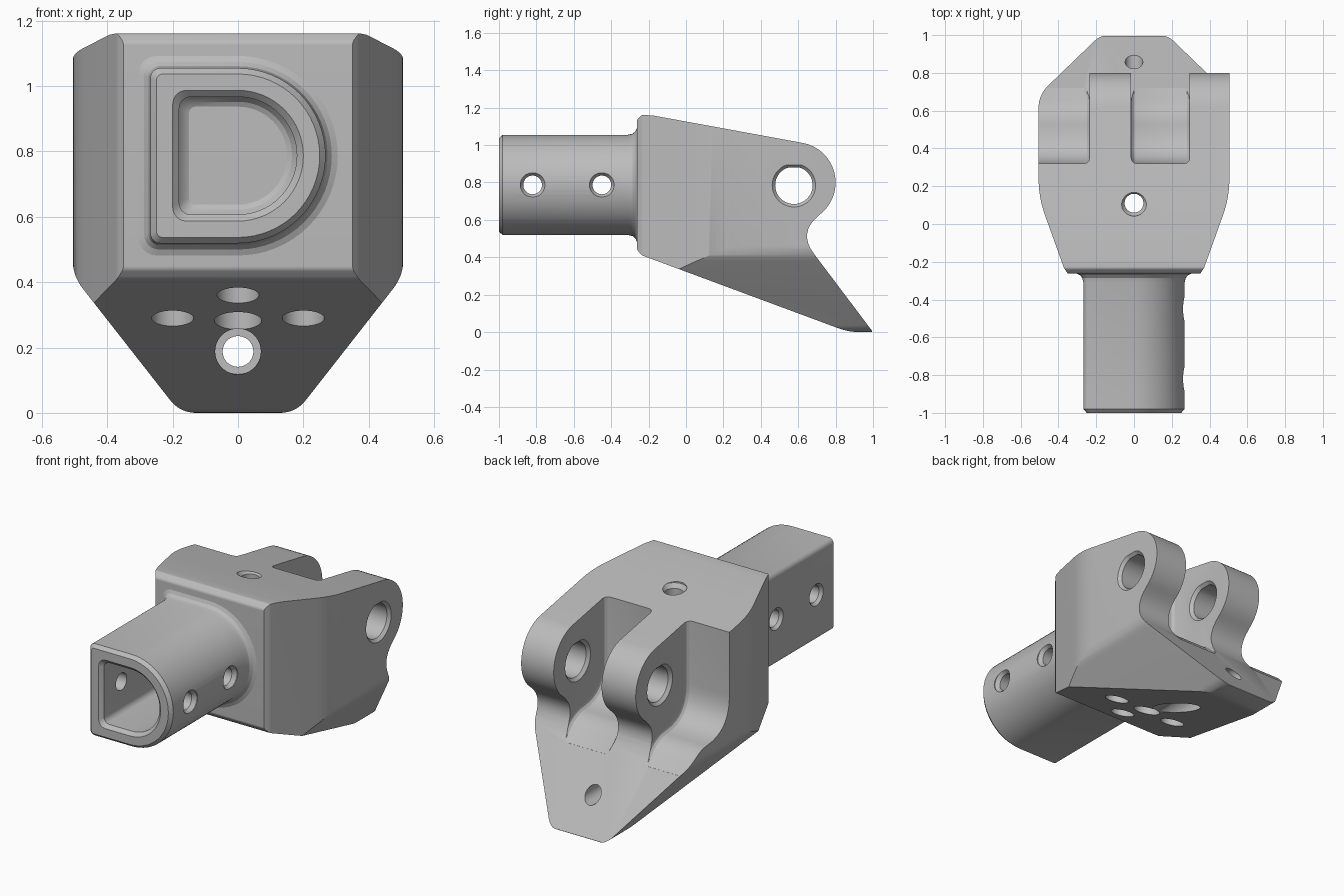
import bpy, bmesh
from math import sin, cos, pi, radians
from mathutils import Vector

old = bpy.data.objects.get("Cube")
if old:
    bpy.data.objects.remove(old)

grey = bpy.data.materials.new("light_grey")
grey.use_nodes = True
grey.diffuse_color = (0.5, 0.5, 0.5, 1)
grey.node_tree.nodes["Principled BSDF"].inputs["Base Color"].default_value = (0.5, 0.5, 0.5, 1)


def place(axis, t, a, b):
    return {"X": (t, a, b), "Y": (a, t, b), "Z": (a, b, t)}[axis]


def loft(name, rings):
    """Closed solid skinned over rings of equal length."""
    bm = bmesh.new()
    rows = [[bm.verts.new(p) for p in ring] for ring in rings]
    n = len(rows[0])
    for r, s in zip(rows, rows[1:]):
        for i in range(n):
            j = (i + 1) % n
            bm.faces.new((r[i], r[j], s[j], s[i]))
    bm.faces.new(rows[0][::-1])
    bm.faces.new(rows[-1])
    bmesh.ops.recalc_face_normals(bm, faces=bm.faces)
    me = bpy.data.meshes.new(name)
    bm.to_mesh(me)
    bm.free()
    me.materials.append(grey)
    ob = bpy.data.objects.new(name, me)
    bpy.context.collection.objects.link(ob)
    return ob


def rounded(corners, steps=8):
    """Outline from (a, b, setback) corners, blended where setback > 0."""
    out = []
    for i, (a, b, d) in enumerate(corners):
        p = Vector((a, b))
        if d == 0:
            out.append(p)
            continue
        q = p + (Vector(corners[i - 1][:2]) - p).normalized() * d
        r = p + (Vector(corners[(i + 1) % len(corners)][:2]) - p).normalized() * d
        for k in range(steps + 1):
            t = k / steps
            out.append(q * (1 - t) ** 2 + p * 2 * t * (1 - t) + r * t * t)
    return out


def prism(name, outline, axis, lo, hi):
    return loft(name, [[place(axis, t, a, b) for a, b in outline] for t in (lo, hi)])


def drill(axis, ca, cb, steps, flat=1.0):
    """Stepped round cutter; steps are (position, radius)."""
    n = 40
    angles = [2 * pi * i / n for i in range(n)]
    return loft("drill", [[place(axis, t, ca + r * cos(w), cb + r * min(sin(w), flat))
                           for w in angles] for t, r in steps])


def bake(ob):
    deps = bpy.context.evaluated_depsgraph_get()
    me = bpy.data.meshes.new_from_object(ob.evaluated_get(deps))
    ob.modifiers.clear()
    ob.data = me


def combine(ob, tool, operation="DIFFERENCE"):
    m = ob.modifiers.new("cut", "BOOLEAN")
    m.operation, m.object, m.solver = operation, tool, "EXACT"
    bake(ob)
    bpy.data.objects.remove(tool)


def mirrored(half):
    """Close a half outline symmetric about x = 0."""
    return half + [(-a, b, d) for a, b, d in reversed(half)]


# Body: side profile with the round lug end and sloping toe
lug = [(0.585 + 0.215 * cos(radians(w)), 0.8 + 0.215 * sin(radians(w)), 0)
       for w in range(-50, 81, 5)]
side = [(-0.262, 0.44, 0.01), (-0.235, 0.41, 0.01), (0.87, 0, 0.06), (1.0, 0, 0.012),
        (0.6, 0.53, 0.14)] + lug + [(-0.17, 1.157, 0), (-0.235, 1.162, 0.01), (-0.262, 1.135, 0.01)]
body = prism("clevis_body", rounded(side), "X", -0.7, 0.7)

# Trim to the tapered plan and the narrowing underside
plan = mirrored([(0.345, -0.27, 0), (0.37, -0.235, 0.01), (0.505, 0.14, 0.1), (0.505, 1.2, 0)])
front = mirrored([(0.177, 0, 0.05), (0.506, 0.42, 0.05), (0.506, 1.4, 0)])
combine(body, prism("plan_trim", rounded(plan), "Z", -0.2, 1.5), "INTERSECT")
combine(body, prism("front_trim", rounded(front), "Y", -0.6, 1.3), "INTERSECT")

# Two slots leaving the pair of lugs
slot = rounded([(0.32, 1.4, 0), (0.32, 0.5, 0.2), (0.6, 0.48, 0.07), (0.72, 0.37, 0),
                (1.2, 0.37, 0), (1.2, 1.4, 0)])
for lo, hi in ((-0.7, -0.235), (-0.015, 0.295)):
    cutter = prism("slot", slot, "X", lo, hi)
    bev = cutter.modifiers.new("soft", "BEVEL")
    bev.width, bev.segments, bev.angle_limit = 0.03, 3, radians(50)
    bake(cutter)
    combine(body, cutter)

# Pivot hole with chamfers on each lug face
combine(body, drill("X", 0.577, 0.785, [
    (-0.6, 0.117), (-0.235, 0.117), (-0.218, 0.1), (-0.032, 0.1), (-0.015, 0.117), (0.295, 0.117),
    (0.312, 0.1), (0.488, 0.1), (0.507, 0.118), (0.6, 0.118)], flat=0.94))

# Vertical bolt hole, with pocket below and chamfer on top
combine(body, drill("Z", 0, 0.11, [(-0.1, 0.072), (0.38, 0.072), (0.381, 0.05),
                                   (1.085, 0.05), (1.11, 0.068), (1.3, 0.068)]))
# Blind holes in the underside
for x, y in ((0, -0.1), (0.2, 0.09), (-0.2, 0.09)):
    combine(body, drill("Z", x, y, [(-0.1, 0.064), (0.5, 0.064)]))
# Counterbored hole through the toe
combine(body, drill("Y", 0, 0.188, [(-0.2, 0.07), (0.565, 0.07), (0.566, 0.047), (1.2, 0.047)]))


# Hollow D-section spigot
def d_ring(y, r, c):
    arc = [(r * cos(w), r * sin(w)) for w in (-pi / 2 + pi * i / 32 for i in range(33))]
    for sx, start in ((1, pi / 2), (-1, pi)):
        arc += [(-r + c + c * cos(w), sx * (r - c) + c * sin(w))
                for w in (start + pi / 2 * i / 6 for i in range(7))]
    return [(a, y, 0.787 + b) for a, b in arc]


spigot = loft("spigot", [d_ring(*s) for s in (
    (-1, 0.25, 0.02), (-0.98, 0.268, 0.03), (-0.31, 0.268, 0.03), (-0.285, 0.274, 0.035),
    (-0.27, 0.287, 0.045), (-0.26, 0.31, 0.06), (-0.22, 0.31, 0.06))])
combine(spigot, loft("bore", [d_ring(*s) for s in (
    (-1.02, 0.22, 0.05), (-0.98, 0.18, 0.035), (-0.29, 0.18, 0.035), (-0.27, 0.165, 0.03),
    (-0.262, 0.15, 0.02))]))
# Cross holes, countersunk on both sides
for y in (-0.82, -0.45):
    combine(spigot, drill("X", y, 0.787, [(-0.4, 0.065), (-0.27, 0.065), (-0.25, 0.05),
                                          (0.24, 0.05), (0.262, 0.066), (0.4, 0.066)]))

# Smooth curved faces, keep edges crisp
for ob in (body, spigot):
    bpy.ops.object.select_all(action="DESELECT")
    ob.select_set(True)
    bpy.context.view_layer.objects.active = ob
    bpy.ops.object.shade_smooth_by_angle(angle=radians(25))
